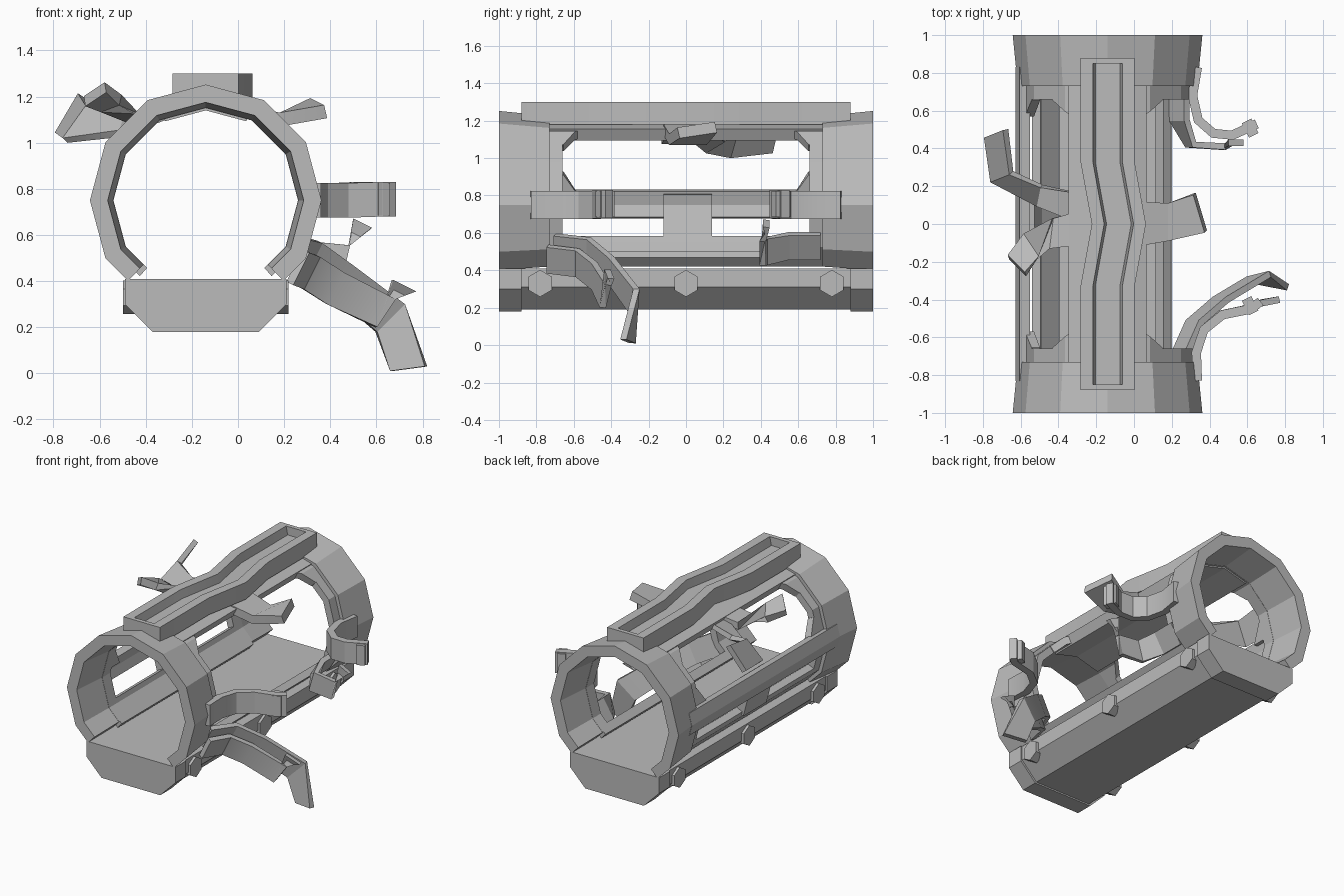
import bpy, bmesh, math
from mathutils import Vector

cube = bpy.data.objects.get("Cube")
if cube:
    bpy.data.objects.remove(cube)

GREY = (0.5, 0.5, 0.5, 1)
metal = bpy.data.materials.new("grey metal")
metal.use_nodes = True
metal.diffuse_color = GREY
metal.node_tree.nodes["Principled BSDF"].inputs["Base Color"].default_value = GREY

CX, CZ = -0.14, 0.75      # tube axis
STEP = 30                 # degrees per tube side


def finish(name, bm):
    bmesh.ops.recalc_face_normals(bm, faces=bm.faces)
    mesh = bpy.data.meshes.new(name)
    bm.to_mesh(mesh)
    bm.free()
    mesh.materials.append(metal)
    ob = bpy.data.objects.new(name, mesh)
    bpy.context.collection.objects.link(ob)
    bpy.ops.object.select_all(action='DESELECT')
    bpy.context.view_layer.objects.active = ob
    ob.select_set(True)
    bpy.ops.object.shade_smooth_by_angle(angle=math.radians(25))
    return ob


def loft(name, sections):
    """Solid through matching closed sections."""
    bm = bmesh.new()
    rings = [[bm.verts.new(p) for p in s] for s in sections]
    n = len(rings[0])
    for a, b in zip(rings, rings[1:]):
        for i in range(n):
            j = (i + 1) % n
            bm.faces.new((a[i], a[j], b[j], b[i]))
    bm.faces.new(rings[0])
    bm.faces.new(rings[-1])
    return finish(name, bm)


def on_tube(angle, r, y):
    """Point on the faceted tube; angle from the top, positive towards +x."""
    half = STEP / 2
    r *= math.cos(math.radians(half)) / math.cos(math.radians(angle % STEP - half))
    a = math.radians(angle)
    return (CX + r * math.sin(a), y, CZ + r * math.cos(a))


def shell(name, a0, a1, start, end, ro, ri):
    """Curved plate; start and end are its y limits at a0 and a1, radii are per y end."""
    inner = [k for k in range(-180, 181, STEP) if a0 < k < a1]
    sections = []
    for a in [a0] + inner + [a1]:
        t = (a - a0) / (a1 - a0)
        y0, y1 = (s + (e - s) * t for s, e in zip(start, end))
        sections.append([on_tube(a, ro[0], y0), on_tube(a, ro[1], y1),
                         on_tube(a, ri[1], y1), on_tube(a, ri[0], y0)])
    return loft(name, sections)


def band(name, a0, a1, y0, y1, ro=0.45, ri=0.40):
    return shell(name, a0, a1, (y0, y1), (y0, y1), (ro, ro), (ri, ri))


def strip(name, points, widths, thick=0.035):
    """Bent sheet strip; widths is one vector or one per point."""
    pts = [Vector(p) for p in points]
    if not isinstance(widths[0], tuple):
        widths = [widths] * len(pts)
    sections = []
    for i, (p, w) in enumerate(zip(pts, widths)):
        w = Vector(w) / 2
        tangent = pts[min(i + 1, len(pts) - 1)] - pts[max(i - 1, 0)]
        n = tangent.cross(w).normalized() * thick / 2
        sections.append([p + w + n, p + w - n, p - w - n, p - w + n])
    return loft(name, sections)


# Base trough with slightly larger end blocks
def base_block(name, y0, y1, grow):
    half, low, cut = 0.34 + grow, 0.19 - grow, 0.12
    profile = [(half, 0.41), (half, low + cut), (half - cut, low),
               (cut - half, low), (-half, low + cut), (-half, 0.41)]
    return loft(name, [[(CX + x, y, z) for x, z in profile] for y in (y0, y1)])


base_block("base", -0.9, 0.9, 0)
base_block("base_front_block", -1, -0.88, 0.01)
base_block("base_back_block", 0.88, 1, 0.01)

# Hexagonal bolts along both base sides
for side, sx in (("left", 1), ("right", -1)):
    for i, y in enumerate((-0.78, 0, 0.78)):
        hexagon = [(y + 0.072 * math.sin(math.radians(60 * k)),
                    0.33 + 0.072 * math.cos(math.radians(60 * k))) for k in range(6)]
        loft(f"{side}_bolt_{i}", [[(CX + sx * x, u, v) for u, v in hexagon]
                                  for x in (0.3, 0.358)])

# Flared end rings and the frames of the side openings
for end, s in (("front", -1), ("back", 1)):
    ends = (s * 0.73, s)
    shell(f"{end}_ring", -136, 136, ends, ends, (0.475, 0.502), (0.40, 0.425))
    band(f"{end}_inner_frame", -136, 136, s * 0.66, s * 0.75)
    for a, b in ((-27, -42), (27, 42)):
        lo, hi = min(a, b), max(a, b)
        wide, thin = (s * 0.58, s * 0.67), (s * 0.655, s * 0.67)
        first, last = (wide, thin) if a > 0 else (thin, wide)
        shell(f"{end}_gusset_{lo}", lo, hi, first, last, (0.45, 0.45), (0.4, 0.4))
    shell(f"{end}_lower_gusset", -84, -66, (s * 0.57, s * 0.67),
          (s * 0.655, s * 0.67), (0.45, 0.45), (0.4, 0.4))

# Spine, right side bars and the remaining side walls
band("spine", -27, 27, -0.74, 0.74, 0.46, 0.39)
band("right_side_bar", -99, -80, -0.83, 0.83, 0.487, 0.43)
band("right_wall", -139, -115, -0.74, 0.74)
band("right_post", -118, -82, -0.12, 0.14, 0.465, 0.40)
band("left_wall", 130, 139, -0.74, 0.74)

# Top rail with a long groove and a kink in the middle
def rail_section(y, depth):
    shift = 0.0
    if -0.33 < y < 0.33:
        shift = 0.06 * (1 - abs(y) / 0.33)
    profile = [(-0.143, 1.18), (-0.143, 1.3), (-0.078, 1.3), (-0.065, 1.3 - depth),
               (0.065, 1.3 - depth), (0.078, 1.3), (0.143, 1.3), (0.143, 1.18)]
    return [(CX + shift + x, y, z) for x, z in profile]


loft("top_rail", [rail_section(y, 0.06) for y in (-0.86, -0.33, 0, 0.33, 0.86)])
for end, s in (("front", -1), ("back", 1)):
    loft(f"rail_{end}_cap", [[(CX + x, s * y, z) for x, z in
                             ((-0.143, 1.18), (-0.143, 1.3), (0.143, 1.3), (0.143, 1.18))]
                            for y in (0.85, 0.88)])

# Torn halves of the left side bar, bent outwards
UP = (0, 0, 0.15)
strip("left_bar_front", [(0.335, -0.83, 0.75), (0.33, -0.68, 0.75), (0.37, -0.56, 0.75),
                         (0.47, -0.48, 0.75), (0.62, -0.45, 0.755), (0.67, -0.41, 0.755)],
      UP, 0.05)
strip("left_bar_back", [(0.335, 0.83, 0.75), (0.31, 0.68, 0.75), (0.34, 0.55, 0.75),
                        (0.42, 0.48, 0.75), (0.52, 0.47, 0.755), (0.65, 0.53, 0.755)],
      UP, 0.05)
for name, y in (("front", -0.445), ("back", 0.495)):
    strip(f"left_clasp_{name}", [(0.59, y, 0.755), (0.64, y + 0.025, 0.755)],
          (0, 0, 0.14), 0.085)

# Torn lower strips hanging out on the left side
SLANT = (0.07, 0, 0.14)
strip("lower_strip_long", [(0.24, -0.7, 0.52), (0.32, -0.52, 0.5), (0.46, -0.4, 0.4),
                           (0.66, -0.28, 0.24), (0.74, -0.31, 0.02)],
      [SLANT, SLANT, SLANT, (0.12, 0.03, 0.12), (0.15, -0.05, 0.02)])
strip("lower_strip_short", [(0.26, -0.74, 0.46), (0.31, -0.58, 0.44), (0.42, -0.49, 0.37),
                            (0.64, -0.43, 0.26), (0.72, -0.41, 0.38)],
      [SLANT, SLANT, SLANT, (0.08, 0.03, 0.12), (0.1, 0.02, -0.05)])
strip("lower_strip_back", [(0.24, 0.72, 0.53), (0.24, 0.55, 0.53), (0.3, 0.42, 0.5),
                           (0.47, 0.41, 0.49), (0.54, 0.43, 0.65)],
      [(0.08, 0, 0.13), (0.08, 0, 0.13), (0.04, 0, 0.14), (0.03, 0, 0.13), (0.08, 0, -0.04)])

# Torn middle ribs branching from the spine
strip("rib_left", [(0.0, 0.0, 1.15), (0.18, 0.01, 1.1), (0.35, 0.06, 1.15)],
      [(0, 0.24, 0), (0, 0.2, 0), (-0.06, 0.2, 0.03)], 0.06)
strip("rib_right_long", [(-0.28, 0.08, 1.13), (-0.5, 0.15, 1.07), (-0.7, 0.25, 1.08),
                         (-0.73, 0.48, 1.12)],
      [(0, 0.16, 0), (0.02, 0.1, 0.06), (0.1, 0.04, 0.14), (0.1, 0.04, 0.17)])
strip("rib_right_short", [(-0.28, -0.02, 1.14), (-0.44, -0.05, 1.1), (-0.55, -0.12, 1.17),
                          (-0.62, -0.22, 1.21)],
      [(0, 0.18, 0), (0.02, 0.16, 0), (0.08, -0.12, 0.03), (0.09, -0.09, 0.06)], 0.05)
